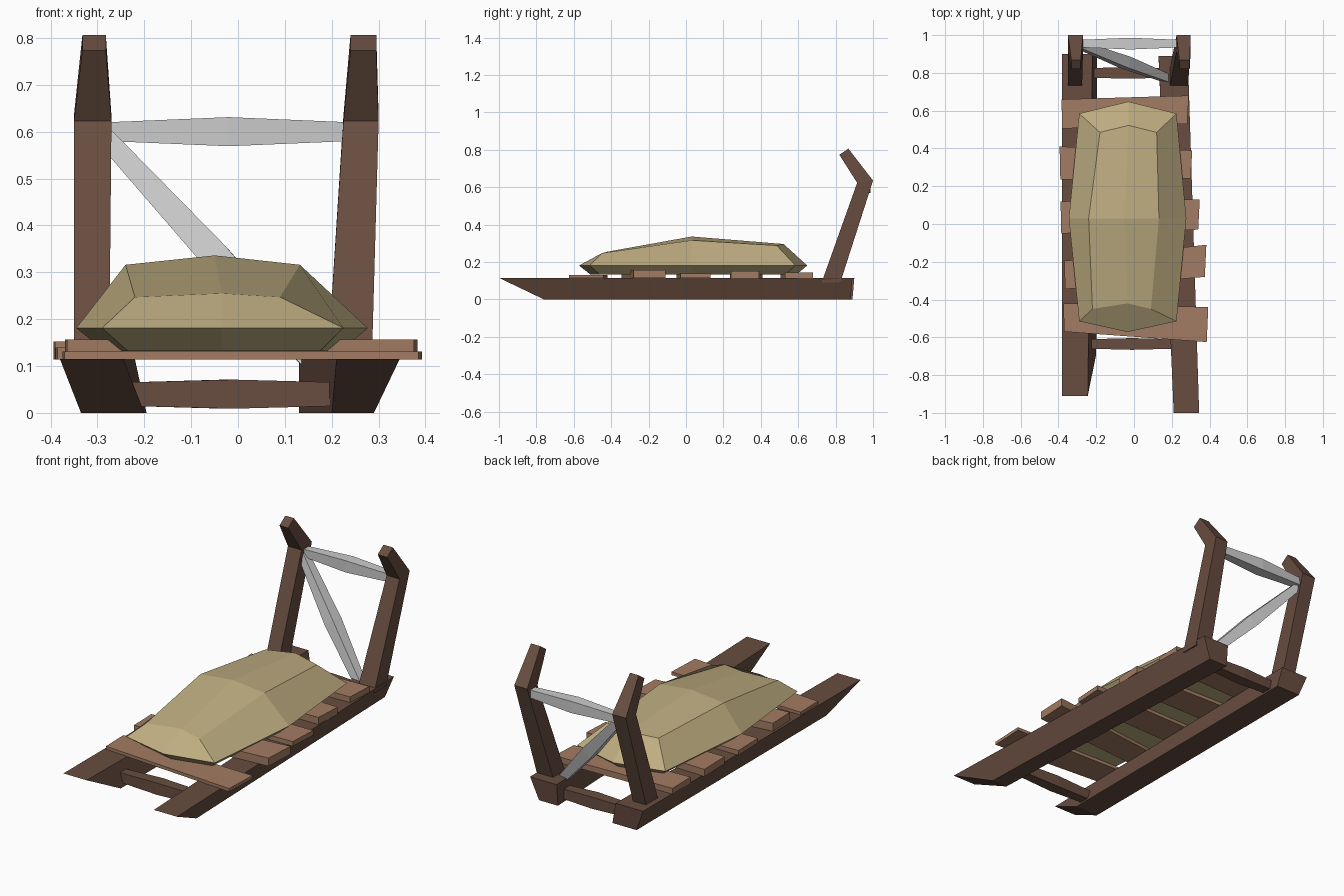
import bpy
from mathutils import Vector

if "Cube" in bpy.data.objects:
    bpy.data.objects.remove(bpy.data.objects["Cube"])


def material(name, rgb):
    m = bpy.data.materials.new(name)
    m.diffuse_color = (*rgb, 1)
    m.use_nodes = True
    m.node_tree.nodes["Principled BSDF"].inputs["Base Color"].default_value = m.diffuse_color
    return m


DARK = material("dark_wood", (0.14, 0.075, 0.052))
LIGHT = material("plank_wood", (0.36, 0.20, 0.125))
CLOTH = material("sack_cloth", (0.52, 0.42, 0.22))


def loft(name, rings, mat=None, top_centre=None):
    """Skin equal-length rings; cap with n-gons, or quads round a centre point."""
    n = len(rings[0])
    verts = [v for r in rings for v in r]
    faces = [[k * n + i, k * n + (i + 1) % n, (k + 1) * n + (i + 1) % n, (k + 1) * n + i]
             for k in range(len(rings) - 1) for i in range(n)]
    faces.append(list(range(n))[::-1])
    base = (len(rings) - 1) * n
    if top_centre:
        verts.append(top_centre)
        for i in range(1, n, 2):
            faces.append([base + i, base + (i + 1) % n, base + (i + 2) % n, len(verts) - 1])
    else:
        faces.append([base + i for i in range(n)])
    me = bpy.data.meshes.new(name)
    me.from_pydata(verts, [], faces)
    import bmesh
    bm = bmesh.new()
    bm.from_mesh(me)
    bmesh.ops.recalc_face_normals(bm, faces=bm.faces)
    bm.to_mesh(me)
    bm.free()
    ob = bpy.data.objects.new(name, me)
    bpy.context.collection.objects.link(ob)
    if mat:
        me.materials.append(mat)
    return ob


def runner(name, front_y, toe_y, back_y, front_x, back_x):
    """front_x / back_x: top outer-left, top right, bottom right, bottom left."""
    def end(xs, yt, yb):
        return [(xs[0], yt, .115), (xs[1], yt, .115), (xs[2], yb, 0), (xs[3], yb, 0)]
    loft(name, [end(front_x, front_y, toe_y), end(back_x, back_y, back_y - .01)], DARK)


def bar(name, a, b, half, mid, mat=None):
    """Square bar that swells at its middle."""
    a, b = Vector(a), Vector(b)
    d = (b - a).normalized()
    u = Vector((0, 1, 0))
    u = (u - d * u.dot(d)).normalized()
    w = d.cross(u)
    rings = []
    for p, h in ((a, half), ((a + b) / 2, mid), (b, half)):
        rings.append([p + h * (s * u + t * w) for s, t in ((-1, -1), (1, -1), (1, 1), (-1, 1))])
    loft(name, rings, mat)


# runners
runner("left_runner", -.91, -.69, .90, (-.38, -.245, -.20, -.335), (-.38, -.22, -.195, -.335))
runner("right_runner", -1.0, -.76, .89, (.21, .345, .29, .20), (.13, .285, .24, .13))

# handle posts, bent forward at the top
side = [((.725, .09), (.825, .09)), ((.915, .623), (1.0, .635)), ((.82, .773), (.868, .806))]
posts = {"left_post": ((-.35, -.275), (-.35, -.27), (-.332, -.282)),
         "right_post": ((.19, .285), (.225, .30), (.24, .295))}
for name, xs in posts.items():
    loft(name, [[(x0, *f), (x1, *f), (x1, *b), (x0, *b)]
                for (x0, x1), (f, b) in zip(xs, side)], DARK)

# grey handle bar and brace, brown cross bars between the runners
bar("handle_bar", (-.28, .955, .60), (.24, .955, .60), .02, .031)
bar("diagonal_brace", (-.28, .945, .585), (.19, .765, .075), .02, .031)
bar("front_cross_bar", (-.24, -.635, .04), (.22, -.635, .04), .025, .031, DARK)
bar("rear_cross_bar", (-.24, .80, .04), (.18, .80, .04), .025, .031, DARK)

# deck planks: left x, left y range, right x, right y range, top z
planks = [(-.37, -.57, -.42, .385, -.625, -.44, .131),
          (-.365, -.345, -.195, .375, -.28, -.11, .157),
          (-.385, -.05, .12, .34, -.03, .13, .139),
          (-.39, .235, .41, .30, .24, .39, .152),
          (-.38, .505, .66, .282, .53, .68, .145)]
for i, (x0, a0, b0, x1, a1, b1, z) in enumerate(planks):
    loft(f"plank_{i + 1}", [[(x0, a0, h), (x1, a1, h), (x1 + .008, b1, h), (x0 - .004, b0, h)]
                            for h in (.114, z)], LIGHT)


# sack: each ring is eight points starting at the front left corner
def ring(front, mid, back, zs):
    (fl, fr, fy, fcy), (ml, mr), (bl, br, by, bcy) = front, mid, back
    zf, zm, zb = zs
    fc, bc = -.035, -.03
    return [(fl, fy, zf), (fc, fcy, zf + (zm > .2) * .008), (fr, fy, zf), (mr, .03, zm),
            (br, by, zb), (bc, bcy, zb + (zm > .2) * .008), (bl, by, zb), (ml, .03, zm)]


loft("sack", [
    ring((-.235, .175, -.46, -.51), (-.285, .22), (-.235, .175, .53, .59), (.132, .132, .132)),
    ring((-.29, .225, -.515, -.572), (-.345, .277), (-.29, .225, .585, .648), (.181, .181, .181)),
    ring((-.22, .09, -.45, -.42), (-.24, .132), (-.18, .12, .485, .522), (.247, .316, .288)),
], CLOTH, top_centre=(-.05, .03, .336))
